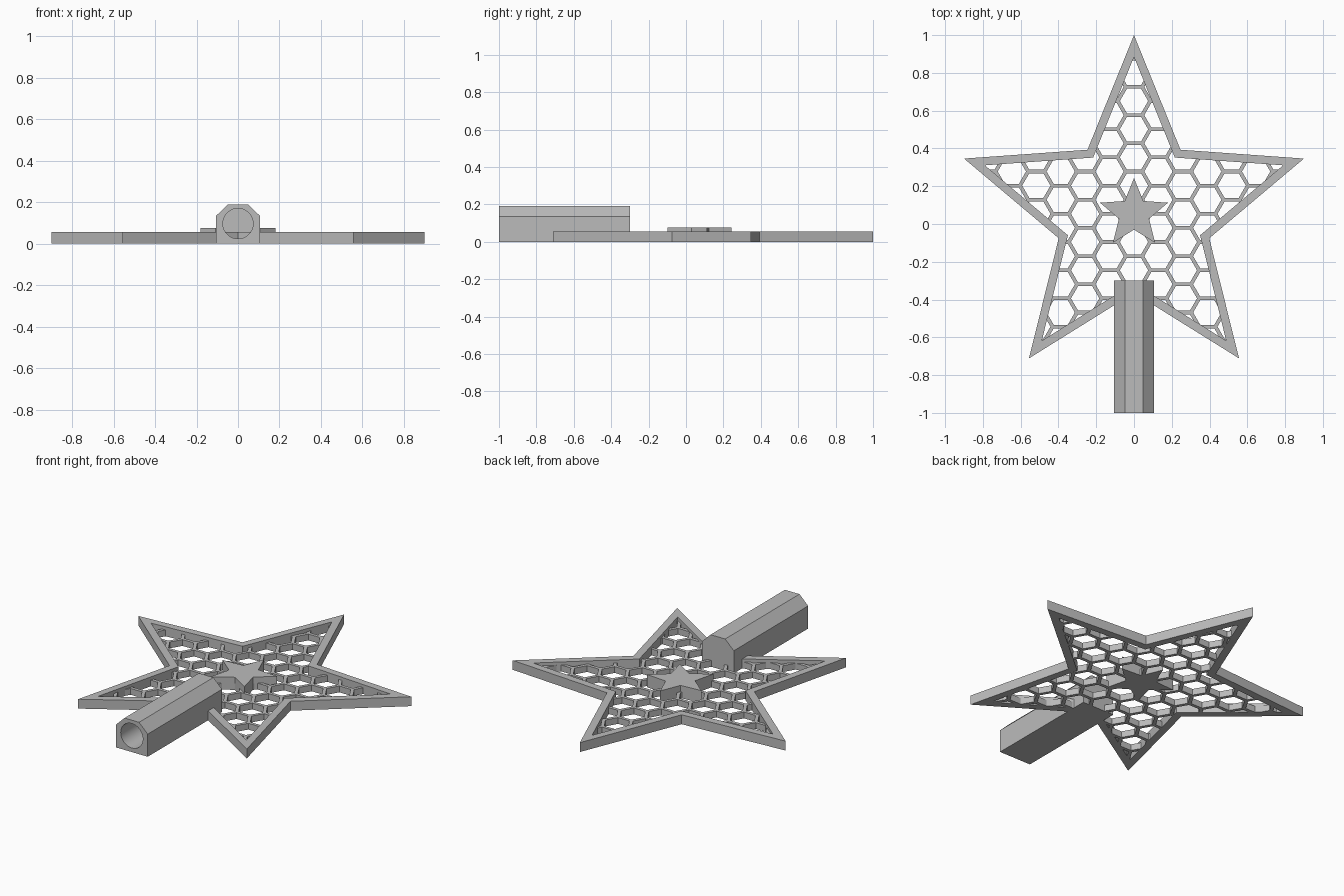
import bpy
import bmesh
from math import sin, cos, pi, sqrt
from mathutils import Vector

cube = bpy.data.objects.get("Cube")
if cube:
    bpy.data.objects.remove(cube)

# Main sizes
CENTER_Y = 0.054
TIP = 0.946
NOTCH_RATIO = 0.443
FRAME_TOP = 0.056
MESH_TOP = 0.0375
PITCH = 0.1493
BAR = 0.0195

grey = bpy.data.materials.new("plain grey")
grey.use_nodes = True
grey.diffuse_color = (0.5, 0.5, 0.5, 1)
grey.node_tree.nodes["Principled BSDF"].inputs["Base Color"].default_value = (0.5, 0.5, 0.5, 1)


def star(scale):
    """Outline of a five-pointed star, alternating tips and notches."""
    points = []
    for i in range(10):
        r = TIP * scale * (NOTCH_RATIO if i % 2 else 1)
        a = pi / 2 + i * pi / 5
        points.append(Vector((r * cos(a), CENTER_Y + r * sin(a), 0)))
    return points


def finish(name, bm):
    bmesh.ops.recalc_face_normals(bm, faces=bm.faces)
    mesh = bpy.data.meshes.new(name)
    bm.to_mesh(mesh)
    bm.free()
    obj = bpy.data.objects.new(name, mesh)
    bpy.context.collection.objects.link(obj)
    mesh.materials.append(grey)
    return obj


def add_prism(bm, outline, offset):
    """Extrude a flat outline along an offset into a closed solid."""
    low = [bm.verts.new(p) for p in outline]
    high = [bm.verts.new(Vector(p) + offset) for p in outline]
    bm.faces.new(low[::-1])
    bm.faces.new(high)
    for i in range(len(low)):
        j = (i + 1) % len(low)
        bm.faces.new((low[i], low[j], high[j], high[i]))


def cut(obj, cutter):
    """Subtract the cutter, bake the result and drop the cutter."""
    cutter.hide_render = True
    mod = obj.modifiers.new("cut", 'BOOLEAN')
    mod.operation = 'DIFFERENCE'
    mod.solver = 'EXACT'
    mod.object = cutter
    graph = bpy.context.evaluated_depsgraph_get()
    baked = bpy.data.meshes.new_from_object(obj.evaluated_get(graph))
    obj.modifiers.clear()
    obj.data = baked
    bpy.data.objects.remove(cutter)


# Star frame: a closed band between two star outlines
bm = bmesh.new()
up = Vector((0, 0, FRAME_TOP))
rings = []
for scale, lift in ((1, 0), (1, 1), (0.878, 1), (0.878, 0)):
    rings.append([bm.verts.new(p + up * lift) for p in star(scale)])
for k in range(4):
    a, b = rings[k], rings[(k + 1) % 4]
    for i in range(10):
        j = (i + 1) % 10
        bm.faces.new((a[i], a[j], b[j], b[i]))
finish("star_frame", bm)

# Honeycomb: thin star plate with hexagonal holes
bm = bmesh.new()
add_prism(bm, star(0.89), Vector((0, 0, MESH_TOP)))
honeycomb = finish("honeycomb_mesh", bm)

bm = bmesh.new()
radius = (PITCH - BAR) / sqrt(3)
for col in range(-7, 8):
    for row in range(-7, 8):
        x = col * PITCH * sqrt(3) / 2
        y = CENTER_Y + (row + (col % 2) / 2) * PITCH
        outline = [Vector((x + radius * cos(k * pi / 3), y + radius * sin(k * pi / 3), -0.05))
                   for k in range(6)]
        add_prism(bm, outline, Vector((0, 0, 0.2)))
cut(honeycomb, finish("hexagon_cutter", bm))

# Small raised star in the middle
bm = bmesh.new()
add_prism(bm, star(0.2), Vector((0, 0, 0.075)))
finish("center_star", bm)

# Socket: chamfered bar with a round blind hole in its front
half = [(0.105, 0), (0.105, 0.135), (0.048, 0.19)]
profile = half + [(-x, z) for x, z in reversed(half)]
bm = bmesh.new()
add_prism(bm, [Vector((x, -1, z)) for x, z in profile], Vector((0, 0.7, 0)))
socket = finish("socket", bm)

bm = bmesh.new()
hole = [Vector((0.073 * cos(k * pi / 24), -1.1, 0.097 + 0.073 * sin(k * pi / 24)))
        for k in range(48)]
add_prism(bm, hole, Vector((0, 0.76, 0)))
cut(socket, finish("hole_cutter", bm))

# Smooth only the round hole
bpy.ops.object.select_all(action='DESELECT')
socket.select_set(True)
bpy.context.view_layer.objects.active = socket
bpy.ops.object.shade_smooth_by_angle(angle=pi / 6)
